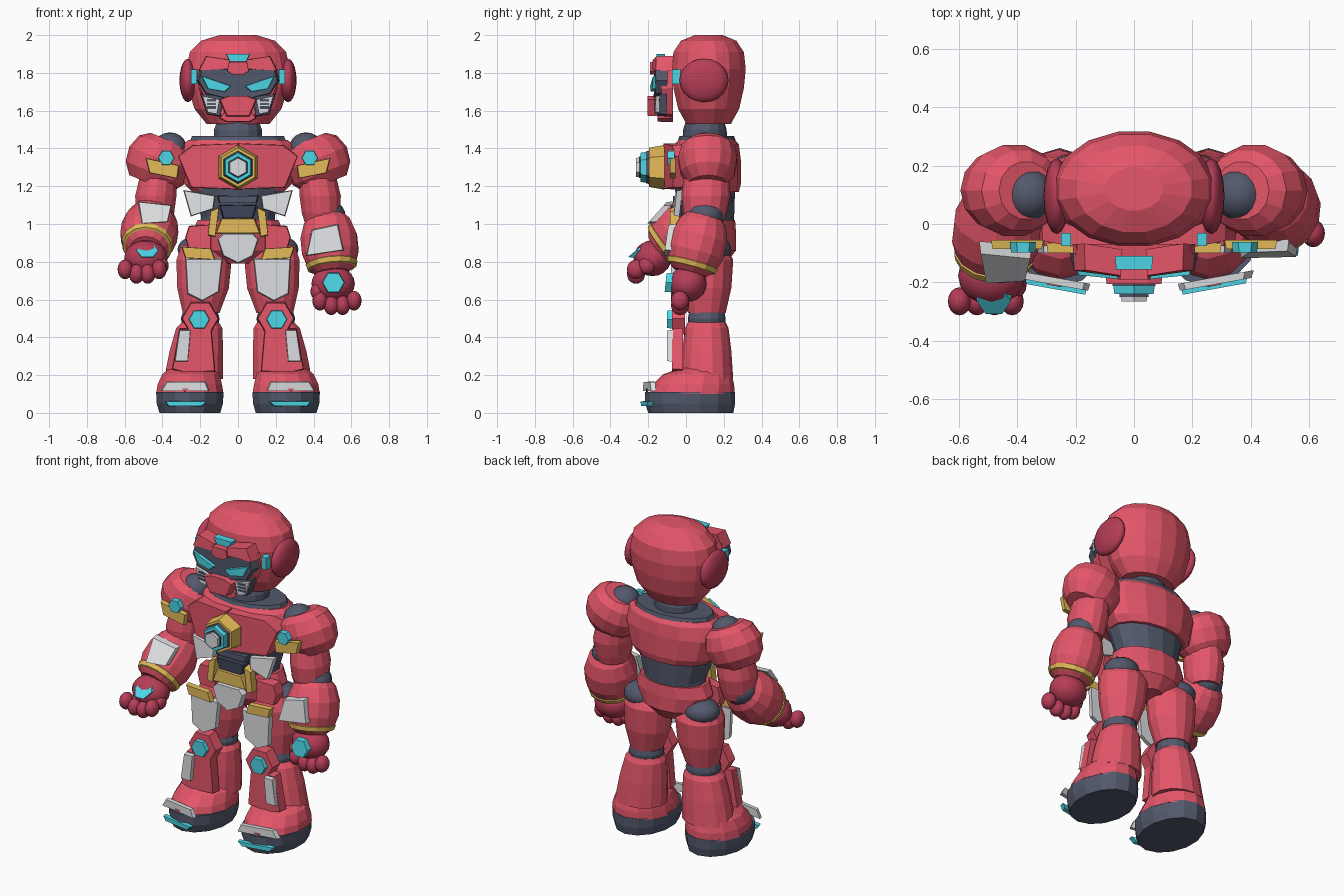
import bpy, bmesh, math
from mathutils import Matrix, Vector

cube = bpy.data.objects.get("Cube")
if cube:
    bpy.data.objects.remove(cube, do_unlink=True)


def material(name, r, g, b):
    m = bpy.data.materials.new(name)
    m.use_nodes = True
    m.diffuse_color = (r, g, b, 1)
    m.node_tree.nodes["Principled BSDF"].inputs["Base Color"].default_value = (r, g, b, 1)
    return m


RED = material("armour red", .78, .093, .142)
CRIMSON = material("dark red", .47, .047, .095)
DARK = material("slate joint", .085, .1, .15)
NAVY = material("navy buckle", .045, .055, .1)
WHITE = material("pale grey plate", .72, .73, .75)
GOLD = material("gold trim", .78, .5, .1)
TEAL = material("teal light", .075, .67, .79)


def finish(bm, name, mat, smooth=False):
    bmesh.ops.recalc_face_normals(bm, faces=bm.faces)
    for f in bm.faces:
        f.smooth = smooth
    mesh = bpy.data.meshes.new(name)
    bm.to_mesh(mesh)
    bm.free()
    mesh.materials.append(mat)
    obj = bpy.data.objects.new(name, mesh)
    bpy.context.collection.objects.link(obj)
    return obj


def loft(name, rings, mat, matrix=Matrix(), seg=14):
    """Stack of ellipses: height, x radius, y radius, x centre, y centre."""
    bm = bmesh.new()
    loops = []
    for h, rx, ry, ox, oy in rings:
        loops.append([bm.verts.new(matrix @ Vector((
            ox + rx * math.cos(math.tau * (i + .5) / seg),
            oy + ry * math.sin(math.tau * (i + .5) / seg), h))) for i in range(seg)])
    for a, b in zip(loops, loops[1:]):
        for i in range(seg):
            j = (i + 1) % seg
            bm.faces.new((a[i], a[j], b[j], b[i]))
    bm.faces.new(loops[0])
    bm.faces.new(loops[-1])
    return finish(bm, name, mat)


def plate(name, pts, y, mat, depth=.03, sx=0, sz=0, side=1, shrink=.94):
    """Bevelled front panel from an x, z outline; sx and sz slope it in depth."""
    cx = sum(p[0] for p in pts) / len(pts)
    cz = sum(p[1] for p in pts) / len(pts)
    bm = bmesh.new()
    front, back = [], []
    for x, z in pts:
        fx, fz = cx + (x - cx) * shrink, cz + (z - cz) * shrink
        front.append(bm.verts.new((fx * side, y + sx * abs(fx) + sz * (fz - cz), fz)))
        back.append(bm.verts.new((x * side, y + depth + sx * abs(x) + sz * (z - cz), z)))
    bm.faces.new(front)
    bm.faces.new(back)
    for i in range(len(pts)):
        j = (i + 1) % len(pts)
        bm.faces.new((front[i], front[j], back[j], back[i]))
    return finish(bm, name, mat)


def hexagon(x, z, r):
    return [(x + r * math.sin(math.tau * i / 6), z + r * math.cos(math.tau * i / 6)) for i in range(6)]


def turned_hexagon(x, z, r):
    return [(x + r * math.cos(math.tau * i / 6), z + r * math.sin(math.tau * i / 6)) for i in range(6)]


def box(x0, x1, z0, z1):
    return [(x0, z0), (x1, z0), (x1, z1), (x0, z1)]


def mirrored(pts):
    """Close a half outline across the centre line."""
    return pts + [(-x, z) for x, z in reversed(pts) if x]


def ball(name, loc, size, mat):
    bm = bmesh.new()
    bmesh.ops.create_uvsphere(bm, u_segments=16, v_segments=10, radius=1,
                              matrix=Matrix.Translation(loc) @ Matrix.Diagonal((*size, 1)))
    return finish(bm, name, mat, True)


def along(start, end):
    start, end = Vector(start), Vector(end)
    return Matrix.Translation(start) @ (end - start).to_track_quat('Z', 'Y').to_matrix().to_4x4()


# Head and neck
loft("neck", [(1.43, .13, .12, 0, .1), (1.5, .13, .115, 0, .1), (1.55, .11, .1, 0, .1)], DARK)
loft("head", [(1.53, .17, .12, 0, .12), (1.61, .235, .165, 0, .12), (1.72, .27, .19, 0, .12),
              (1.82, .28, .2, 0, .12), (1.91, .26, .19, 0, .12), (1.97, .2, .15, 0, .12),
              (2.0, .1, .075, 0, .12)], RED, seg=16)

# Face mask
plate("face_base", mirrored([(.2, 1.84), (.21, 1.72), (.15, 1.58), (.07, 1.56)]), -.135, RED, .06, .03)
plate("visor", mirrored([(0, 1.82), (.2, 1.83), (.22, 1.76), (.18, 1.69), (.06, 1.66)]), -.18, DARK, .06, .1)
plate("mouth_guard", mirrored([(.05, 1.68), (.1, 1.66), (.07, 1.59), (.06, 1.57)]), -.205, RED, .06)
plate("chin", mirrored([(.07, 1.6), (.1, 1.56), (.06, 1.54)]), -.15, RED, .08)
plate("brow_centre", mirrored([(.05, 1.86), (.06, 1.81), (.03, 1.79)]), -.19, RED, .07)
plate("brow_light", mirrored([(.065, 1.9), (.045, 1.86)]), -.155, TEAL, .045)
for s in (1, -1):
    plate("brow", [(.04, 1.87), (.17, 1.89), (.21, 1.81), (.05, 1.82)], -.185, RED, .09, .14, .1, s)
    plate("eye", [(.195, 1.785), (.035, 1.73), (.07, 1.7), (.16, 1.715)], -.194, TEAL, .02, .1, 0, s)
    plate("temple_light", box(.215, .25, 1.74, 1.82), -.075, TEAL, .045, side=s)
    plate("jaw_vent", [(.08, 1.68), (.2, 1.69), (.165, 1.58), (.09, 1.57)], -.16, DARK, .04, .1, 0, s)
    plate("cheek", [(.095, 1.66), (.19, 1.68), (.16, 1.59), (.11, 1.58)], -.178, WHITE, .04, .1, 0, s)
    for z in (1.615, 1.635, 1.655):
        plate("cheek_slit", box(.115, .165, z - .006, z + .006), -.182, DARK, .008, .1, 0, s)
    ball("ear", (s * .265, .095, 1.76), (.045, .13, .115), CRIMSON)

# Torso
loft("collar", [(1.42, .27, .16, 0, .11), (1.465, .25, .145, 0, .11)], DARK)
loft("chest", [(1.17, .25, .165, 0, .115), (1.21, .29, .175, 0, .115), (1.34, .33, .18, 0, .11),
               (1.42, .3, .17, 0, .11), (1.445, .27, .15, 0, .11)], RED)
loft("waist", [(.98, .2, .14, 0, .11), (1.04, .2, .145, 0, .11), (1.19, .25, .16, 0, .1)], DARK)
loft("pelvis", [(.79, .08, .1, 0, .11), (.86, .21, .15, 0, .115), (.95, .25, .155, 0, .11),
                (1.02, .22, .15, 0, .11)], RED)
for s in (1, -1):
    plate("chest_plate", [(0, 1.43), (.24, 1.42), (.32, 1.36), (.25, 1.19), (0, 1.18)],
          -.12, RED, .14, .2, 0, s, .96)
    plate("rib_plate", [(.29, 1.18), (.12, 1.15), (.13, 1.08), (.25, 1.04)], -.07, WHITE, .03, .05, .1, s)
    plate("belt_bar", [(.1, 1.09), (.145, 1.07), (.16, .94), (.12, .93)], -.085, GOLD, .05, side=s)
    plate("hip_plate", [(.14, 1.0), (.26, .99), (.28, .93), (.26, .86), (.14, .86)], -.04, RED, .07, .1, 0, s)
plate("buckle", mirrored([(.1, 1.1), (.08, 1.03)]), -.08, NAVY, .06)
plate("abdomen_strip", mirrored([(.11, 1.15), (.1, 1.11)]), -.07, DARK, .04)
plate("belt_plate", mirrored([(.09, 1.03), (.12, .95)]), -.09, GOLD, .05)
plate("crotch_plate", mirrored([(.08, .95), (.11, .92), (.08, .83), (0, .79)]), -.105, WHITE, .04)

# Chest emblem, stepping forward
plate("emblem_rim", hexagon(0, 1.3, .118), -.195, GOLD, .08, shrink=.88)
for name, r, y, mat in (("ring", .09, -.213, DARK), ("light", .082, -.24, TEAL),
                        ("inner_ring", .06, -.25, DARK), ("core", .053, -.265, WHITE)):
    plate("emblem_" + name, hexagon(0, 1.3, r), y, mat)

# Legs
for s in (1, -1):
    ball("hip_joint", (s * .21, .14, .865), (.11, .1, .075), DARK)
    loft("thigh", [(.89, .11, .1, s * .19, .11), (.81, .15, .135, s * .18, .115),
                   (.66, .14, .125, s * .185, .115), (.53, .1, .1, s * .195, .11)], RED)
    loft("knee_joint", [(.44, .095, .095, s * .2, .11), (.5, .105, .1, s * .2, .11),
                        (.55, .09, .09, s * .2, .11)], DARK)
    loft("shin", [(.48, .1, .1, s * .2, .11), (.45, .125, .115, s * .205, .11),
                  (.33, .145, .13, s * .22, .11), (.18, .16, .14, s * .235, .11)], RED)
    loft("sole", [(0, .165, .225, s * .255, .025), (.05, .18, .238, s * .255, .022),
                  (.11, .183, .238, s * .255, .022)], DARK)
    loft("boot", [(.1, .183, .225, s * .255, .032), (.15, .175, .215, s * .255, .04),
                  (.205, .155, .18, s * .25, .06), (.24, .12, .12, s * .24, .1)], RED)
    plate("thigh_plate", [(.28, .82), (.08, .82), (.1, .64), (.19, .59), (.27, .63)],
          -.08, WHITE, .03, side=s)
    plate("thigh_trim", [(.3, .88), (.14, .87), (.12, .81), (.28, .82)], -.1, GOLD, .035, side=s)
    plate("knee_plate", turned_hexagon(.2, .5, .1), -.075, RED, .07, side=s)
    plate("knee_light", turned_hexagon(.205, .495, .056), -.1, TEAL, .03, side=s)
    plate("shin_plate", [(.14, .45), (.31, .45), (.35, .23), (.27, .21), (.12, .22)],
          -.075, RED, .06, side=s, shrink=.96)
    plate("shin_guard", [(.25, .44), (.31, .44), (.335, .27), (.265, .27)], -.1, WHITE, .03, side=s)
    plate("toe_plate", [(.38, .165), (.17, .165), (.15, .115), (.41, .115)], -.257, WHITE, .025, .18, side=s)
    plate("toe_notch", [(.26, .13), (.3, .13), (.28, .11)], -.261, RED, .008, .18, side=s)
    plate("toe_light", [(.39, .062), (.16, .062), (.19, .035), (.37, .035)], -.272, TEAL, .03, .18, side=s)

# Shoulders and upper arms
for s in (1, -1):
    ball("shoulder_joint", (s * .36, .1, 1.4), (.09, .09, .085), DARK)
    sleeve = along((s * .37, .115, 1.445), (s * .47, .115, 1.2))
    loft("shoulder", [(0, .1, .1, 0, 0), (.035, .14, .15, 0, 0), (.11, .16, .177, 0, 0),
                      (.19, .145, .165, 0, 0), (.25, .1, .12, 0, 0)], RED, sleeve)
    loft("upper_arm", [(1.01, .09, .1, s * .44, .1), (1.06, .105, .115, s * .44, .1),
                       (1.15, .112, .13, s * .435, .105), (1.26, .1, .12, s * .42, .11)], RED)
    plate("shoulder_trim", [(.49, 1.35), (.31, 1.31), (.32, 1.24), (.47, 1.27)], -.085, GOLD, .03, side=s)
    plate("shoulder_light", turned_hexagon(.38, 1.35, .044), -.097, TEAL, .035, side=s)

# Forearms and hands: one hanging, one raised forward
for s, elbow, wrist in ((1, (.47, .1, 1.04), (.5, .02, .74)), (-1, (-.455, .1, 1.05), (-.482, -.13, .875))):
    ball("elbow_joint", elbow, (.1, .1, .09), DARK)
    frame = along(elbow, wrist)
    loft("forearm", [(-.02, .08, .08, 0, 0), (.03, .125, .125, 0, 0), (.11, .152, .152, 0, 0),
                     (.2, .152, .152, 0, 0), (.28, .125, .125, 0, 0), (.31, .09, .09, 0, 0)], RED, frame)
    loft("wrist_band", [(.25, .13, .13, 0, 0), (.257, .139, .139, 0, 0), (.283, .131, .131, 0, 0),
                        (.287, .115, .115, 0, 0)], GOLD, frame)
    palm = frame @ Vector((0, 0, .35)) + Vector((0, 0, -.02))
    ball("palm", palm, (.115, .1, .095), CRIMSON)
    aim = (Vector(wrist) - Vector(elbow)).normalized()
    knuckle = palm + aim * .085 + Vector((s * .012, -.02, -.02))
    for i in range(4):
        lift = -.012 if i in (1, 2) else .012
        ball("finger", knuckle + Vector(((i - 1.5) * .06, 0, lift)), (.04, .048, .052), CRIMSON)
    ball("thumb", palm + Vector((-s * .085, -.03, -.04)), (.035, .045, .045), CRIMSON)
plate("left_forearm_plate", [(.39, .97), (.53, 1.0), (.56, .86), (.36, .83)], -.105, WHITE, .04, sz=.15)
plate("right_forearm_plate", [(.53, 1.12), (.35, 1.1), (.37, 1.01), (.51, 1.0)], -.155, WHITE, .04, sz=.9, side=-1)
plate("left_hand_light", turned_hexagon(.505, .69, .06), -.108, TEAL, .035, sz=.1)
plate("right_hand_light", [(x, .86 + (z - .86) * .7) for x, z in turned_hexagon(.48, .86, .062)],
      -.265, TEAL, .04, sz=1.2, side=-1)
